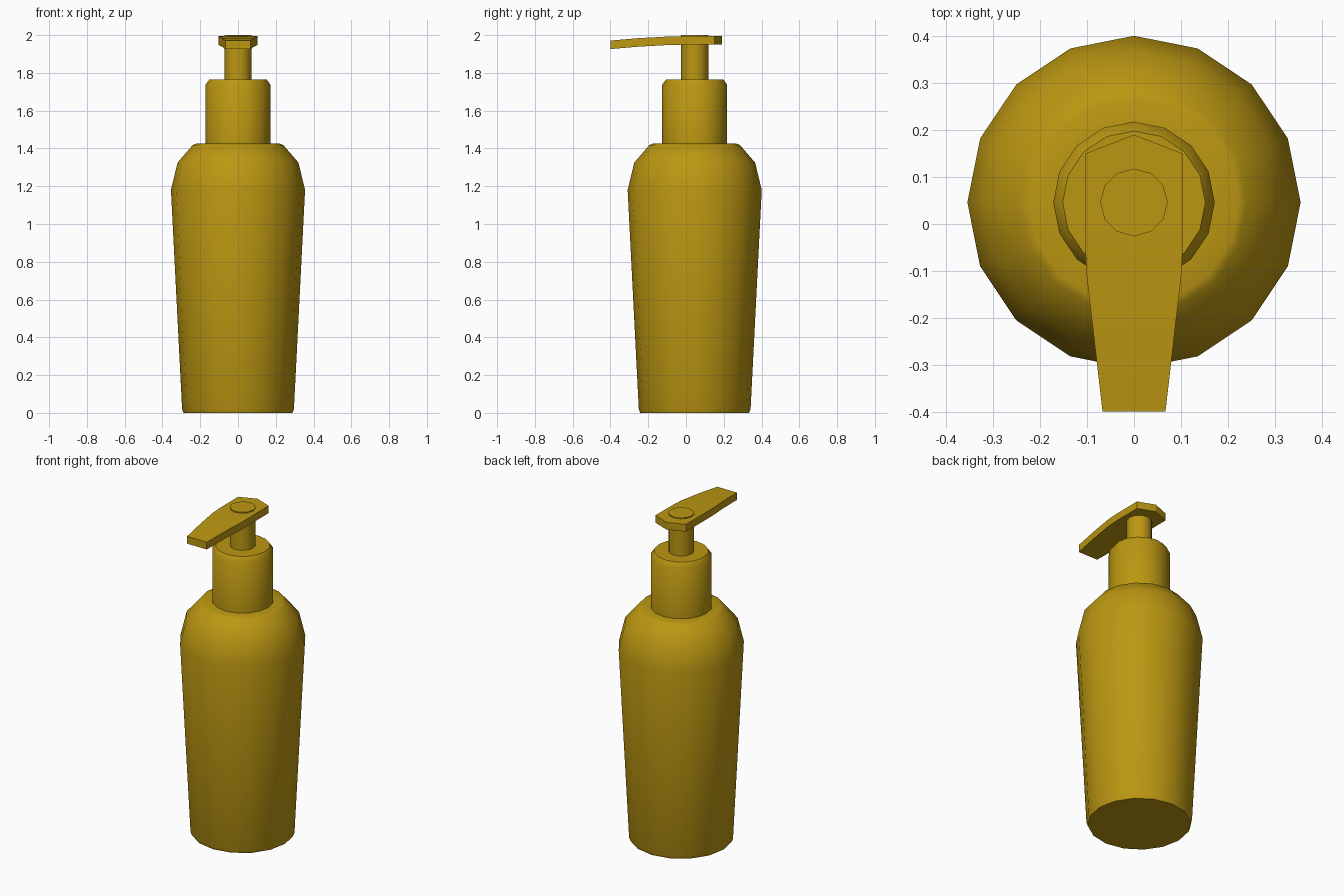
import bpy, bmesh
from math import sin, cos, tau, radians

if "Cube" in bpy.data.objects:
    bpy.data.objects.remove(bpy.data.objects["Cube"])

AXIS_Y = 0.046

gold = bpy.data.materials.new("dark gold")
gold.use_nodes = True
gold.diffuse_color = (0.5, 0.31, 0.006, 1)
gold.node_tree.nodes["Principled BSDF"].inputs["Base Color"].default_value = gold.diffuse_color


def finish(name, bm, angle):
    bmesh.ops.recalc_face_normals(bm, faces=bm.faces)
    mesh = bpy.data.meshes.new(name)
    bm.to_mesh(mesh)
    bm.free()
    mesh.materials.append(gold)
    obj = bpy.data.objects.new(name, mesh)
    bpy.context.collection.objects.link(obj)
    bpy.ops.object.select_all(action="DESELECT")
    obj.select_set(True)
    bpy.context.view_layer.objects.active = obj
    bpy.ops.object.shade_smooth_by_angle(angle=radians(angle))
    return obj


def loft(name, rings, angle):
    """Skin a list of closed point rings and cap both ends."""
    bm = bmesh.new()
    loops = [[bm.verts.new(p) for p in ring] for ring in rings]
    n = len(loops[0])
    for a, b in zip(loops, loops[1:]):
        for i in range(n):
            j = (i + 1) % n
            bm.faces.new((a[i], a[j], b[j], b[i]))
    bm.faces.new(loops[0])
    bm.faces.new(loops[-1])
    return finish(name, bm, angle)


def turned(name, profile, sides, angle=50):
    """Revolve (radius, height) pairs around the bottle axis."""
    rings = [[(r * sin(tau * i / sides), AXIS_Y + r * cos(tau * i / sides), z)
              for i in range(sides)] for r, z in profile]
    return loft(name, rings, angle)


# Tapered bottle with rounded shoulder
turned("bottle_body", [(0.288, 0), (0.296, 0.02), (0.355, 1.18), (0.32, 1.325),
                       (0.24, 1.418), (0.222, 1.425), (0.15, 1.425)], 16)

# Collar with chamfered rim
turned("pump_collar", [(0.172, 1.42), (0.172, 1.737), (0.152, 1.765)], 16)

# Pump stem, its end standing just proud of the lever
turned("pump_stem", [(0.072, 1.76), (0.072, 2.0)], 12)

# Press lever: sections from pointed back to drooping spout (y, half width, top)
sections = [(0.19, 0.0005, 1.995), (0.15, 0.104, 1.995), (-0.03, 0.104, 1.994),
            (-0.1, 0.102, 1.992), (-0.25, 0.0845, 1.984), (-0.4, 0.067, 1.971)]
thick = 0.045
loft("press_lever", [[(-w, y, z), (w, y, z), (w, y, z - thick), (-w, y, z - thick)]
                     for y, w, z in sections], 30)
